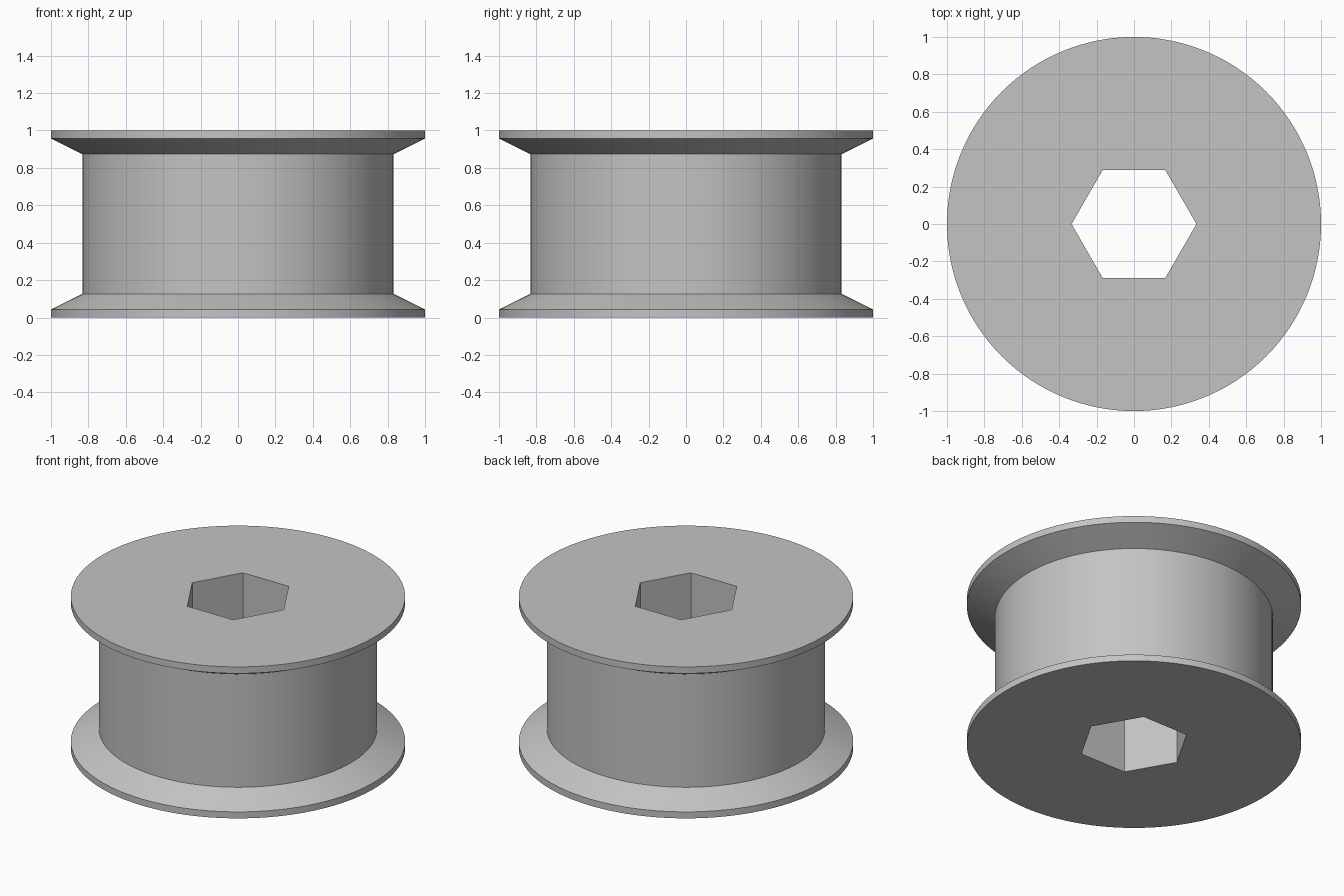
import bpy, bmesh
from math import cos, sin, pi, radians

cube = bpy.data.objects.get("Cube")
if cube:
    bpy.data.objects.remove(cube, do_unlink=True)

SEGMENTS = 128
RIM, DRUM, BORE = 1.0, 0.832, 0.334
LIP, SLOPE, HEIGHT = 0.043, 0.127, 1.0

grey = bpy.data.materials.new("plain_grey")
grey.use_nodes = True
colour = (0.55, 0.55, 0.55, 1)
grey.diffuse_color = colour
grey.node_tree.nodes["Principled BSDF"].inputs["Base Color"].default_value = colour


def ring(bm, radius, z, count):
    """Closed loop of vertices joined by edges."""
    verts = [bm.verts.new((radius * cos(2 * pi * i / count),
                           radius * sin(2 * pi * i / count), z)) for i in range(count)]
    edges = [bm.edges.new((verts[i - 1], verts[i])) for i in range(count)]
    return verts, edges


def skin(bm, rings):
    """Quads between each ring and the next."""
    for (a, _), (b, _) in zip(rings, rings[1:]):
        for i in range(len(a)):
            bm.faces.new((a[i - 1], a[i], b[i], b[i - 1]))


bm = bmesh.new()

# Flanged drum: lower half of the profile, then its mirror
half = [(RIM, 0), (RIM, LIP), (DRUM, SLOPE)]
profile = half + [(r, HEIGHT - z) for r, z in reversed(half)]
outer = [ring(bm, r, z, SEGMENTS) for r, z in profile]
skin(bm, outer)

# Hexagonal through bore
inner = [ring(bm, BORE, z, 6) for z in (0, HEIGHT)]
skin(bm, inner)

# Flat end faces around the bore
for end in (0, -1):
    bmesh.ops.triangle_fill(bm, use_beauty=True, use_dissolve=False,
                            edges=outer[end][1] + inner[end][1], normal=(0, 0, 1))
bmesh.ops.recalc_face_normals(bm, faces=bm.faces[:])

mesh = bpy.data.meshes.new("spool")
bm.to_mesh(mesh)
bm.free()
mesh.materials.append(grey)
spool = bpy.data.objects.new("spool", mesh)
bpy.context.collection.objects.link(spool)

# Smooth round walls, crisp rims and bore
bpy.ops.object.select_all(action="DESELECT")
spool.select_set(True)
bpy.context.view_layer.objects.active = spool
bpy.ops.object.shade_smooth_by_angle(angle=radians(20))
